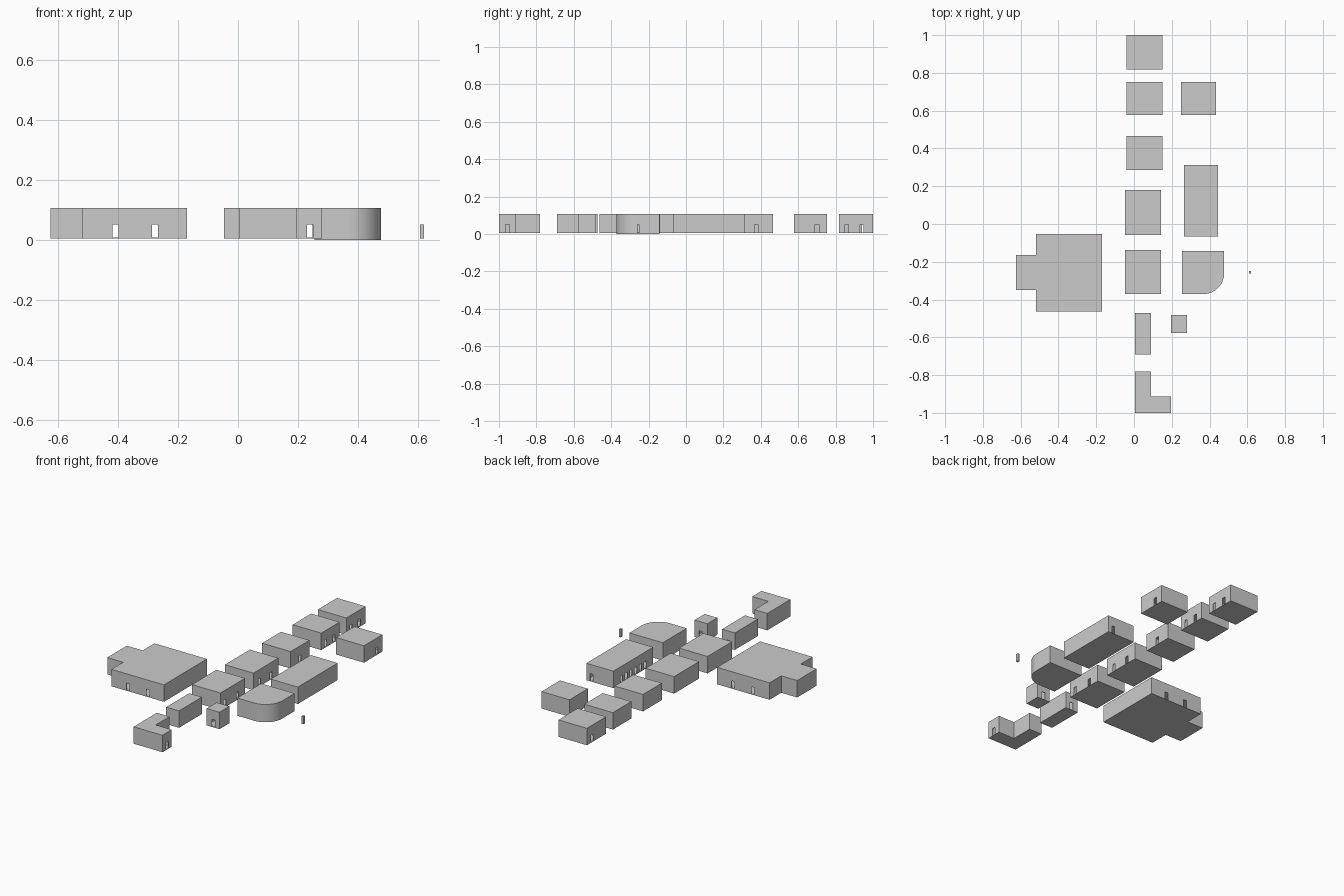
import bpy
import bmesh
from math import cos, sin, pi
from mathutils import Vector

cube = bpy.data.objects.get("Cube")
if cube:
    bpy.data.objects.remove(cube, do_unlink=True)

BASE, ROOF, DOOR_TOP, DOOR_W = 0.005, 0.107, 0.051, 0.02

grey = bpy.data.materials.new("plain_grey")
grey.use_nodes = True
grey.diffuse_color = (0.6, 0.6, 0.6, 1)
grey.node_tree.nodes["Principled BSDF"].inputs["Base Color"].default_value = (0.6, 0.6, 0.6, 1)


def rect(x0, x1, y0, y1):
    return [(x0, y0), (x1, y0), (x1, y1), (x0, y1)]


def building(name, outline, doors=(), base=BASE, door_top=DOOR_TOP, wall=0.004):
    """Hollow block from a counter-clockwise outline; doors are points on its walls."""
    bm = bmesh.new()
    pts = [Vector((x, y, 0)) for x, y in outline]
    up = Vector((0, 0, 1))
    low = [bm.verts.new(p + up * base) for p in pts]
    top = [bm.verts.new(p + up * ROOF) for p in pts]
    floor = []
    for i, a in enumerate(pts):
        j = (i + 1) % len(pts)
        along = pts[j] - a
        length = along.length
        along.normalize()
        # distances along this wall of the doors that lie on it
        cuts = []
        for d in doors:
            v = Vector((d[0], d[1], 0)) - a
            t = v.dot(along)
            if 0 < t < length and (v - along * t).length < 0.002:
                cuts.append(t)
        floor.append(low[i])
        ring = [low[i]]
        for t in sorted(cuts):
            s = a + along * (t - DOOR_W / 2)
            e = a + along * (t + DOOR_W / 2)
            notch = [bm.verts.new(p + up * z) for p, z in
                     ((s, base), (s, door_top), (e, door_top), (e, base))]
            ring += notch
            floor += [notch[0], notch[-1]]
        bm.faces.new(ring + [low[j], top[j], top[i]])
    bm.faces.new(top)
    bm.faces.new(floor[::-1])
    mesh = bpy.data.meshes.new(name)
    bm.to_mesh(mesh)
    bm.free()
    mesh.materials.append(grey)
    ob = bpy.data.objects.new(name, mesh)
    bpy.context.collection.objects.link(ob)
    if doors:
        mod = ob.modifiers.new("wall_thickness", "SOLIDIFY")
        mod.thickness = wall
        mod.offset = -1
    return ob


# Main row of blocks, with doors facing the lane
building("row_block_1", rect(-0.04, 0.15, 0.817, 1.0),
         [(0.15, 0.86), (0.15, 0.94), (-0.04, 0.95)])
building("row_block_2", rect(-0.04, 0.15, 0.578, 0.753), [(0.15, 0.62), (0.15, 0.70)])
building("row_block_3", rect(-0.04, 0.15, 0.287, 0.466), [(0.15, 0.375)])
building("row_block_4", rect(-0.047, 0.143, -0.058, 0.18), [(0.143, 0.0), (0.143, 0.11)])
building("row_block_5", rect(-0.047, 0.143, -0.371, -0.138), [(0.143, -0.33), (0.143, -0.21)])
building("narrow_block", rect(0.005, 0.09, -0.69, -0.472), [(0.05, -0.472)])

# L-shaped block at the front end
building("corner_block",
         [(0.005, -1.0), (0.197, -1.0), (0.197, -0.912), (0.09, -0.912),
          (0.09, -0.78), (0.005, -0.78)], [(0.197, -0.955)])

# Small gatehouse with a passage through it
building("gatehouse", rect(0.196, 0.281, -0.578, -0.483), [(0.24, -0.578), (0.24, -0.483)])

# Large hall with a side wing
building("large_hall",
         [(-0.52, -0.462), (-0.17, -0.462), (-0.17, -0.053), (-0.52, -0.053),
          (-0.52, -0.164), (-0.626, -0.164), (-0.626, -0.35), (-0.52, -0.35)],
         [(x, y) for x in (-0.408, -0.277) for y in (-0.462, -0.053)])

# Opposite side of the lane
building("side_block", rect(0.249, 0.435, 0.578, 0.753), [(0.435, 0.70)])
building("colonnade_block", rect(0.265, 0.445, -0.066, 0.313),
         [(0.41, 0.313)] + [(0.265, 0.01 + 0.045 * i) for i in range(6)])

# Block with one rounded corner
R = 0.11
arc = [(0.477 - R + R * cos(t), -0.371 + R + R * sin(t))
       for t in (-pi / 2 + pi / 2 * i / 16 for i in range(17))]
rounded = building("rounded_block",
                   [(0.255, -0.371)] + arc + [(0.477, -0.143), (0.255, -0.143)], base=0.0)
bpy.context.view_layer.objects.active = rounded
rounded.select_set(True)
bpy.ops.object.shade_smooth_by_angle()

# Free-standing door post
post = building("door_post", rect(0.608, 0.62, -0.263, -0.248))
for v in post.data.vertices:
    if v.co.z > DOOR_TOP:
        v.co.z = DOOR_TOP
